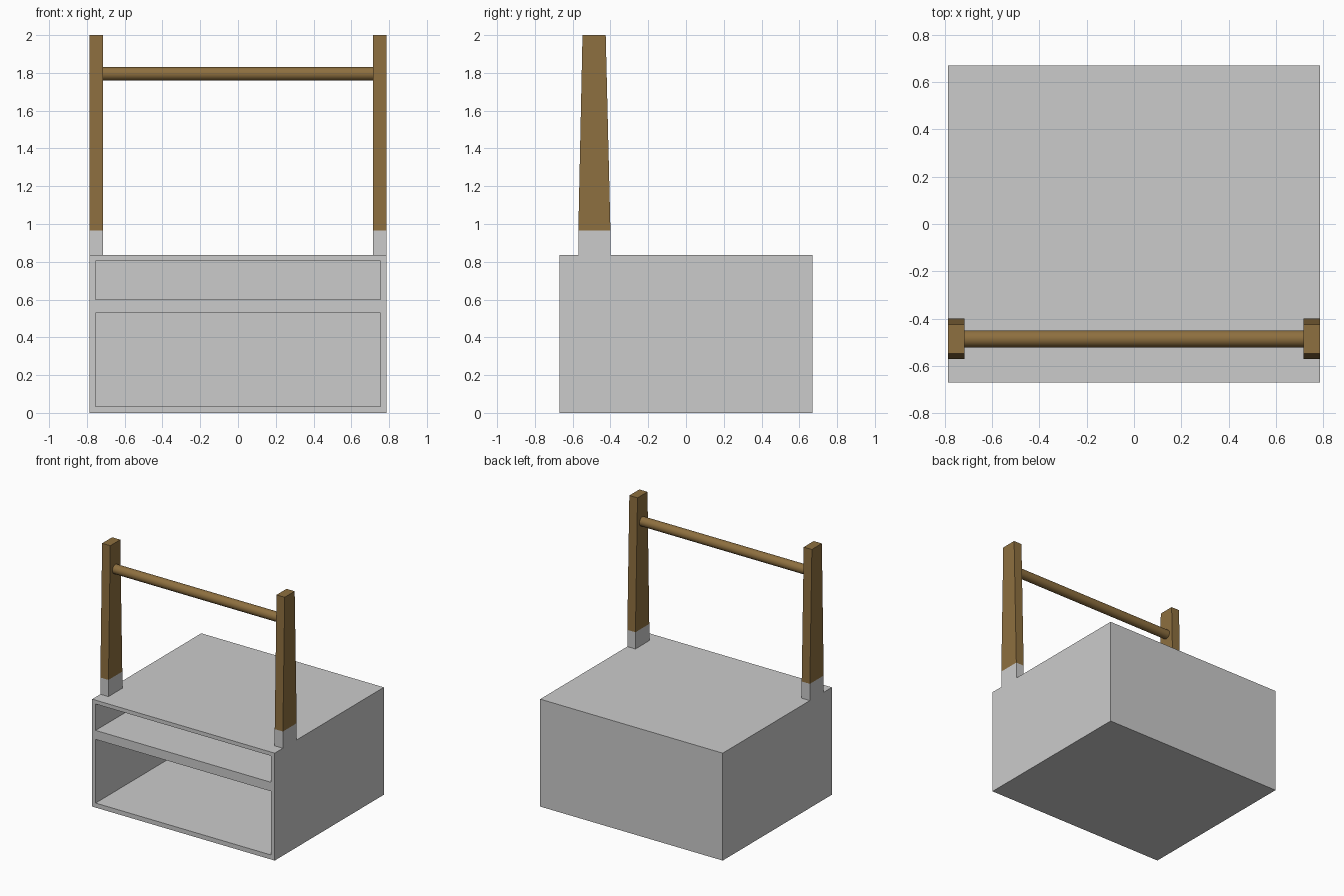
import bpy, bmesh, math
from mathutils import Vector

if "Cube" in bpy.data.objects:
    bpy.data.objects.remove(bpy.data.objects["Cube"])

W, D, H = 0.785, 0.67, 0.835      # cabinet half width, half depth, height
wood = bpy.data.materials.new("wood")
wood.diffuse_color = (0.27, 0.16, 0.05, 1)
wood.use_nodes = True
wood.node_tree.nodes["Principled BSDF"].inputs["Base Color"].default_value = wood.diffuse_color


def finish(bm, name, mat=None):
    bmesh.ops.recalc_face_normals(bm, faces=bm.faces[:])
    me = bpy.data.meshes.new(name)
    bm.to_mesh(me)
    bm.free()
    ob = bpy.data.objects.new(name, me)
    bpy.context.collection.objects.link(ob)
    if mat:
        me.materials.append(mat)
    return ob


def tapered_post(name, x0, x1, bottom, top, mat=None):
    """Box between two (y0, y1, z) levels, mirrored to both sides."""
    bm = bmesh.new()
    rings = [[bm.verts.new((x, y, z)) for x, y in
              ((x0, y0), (x1, y0), (x1, y1), (x0, y1))] for y0, y1, z in (bottom, top)]
    a, b = rings
    bm.faces.new(a)
    bm.faces.new(b)
    for i in range(4):
        j = (i + 1) % 4
        bm.faces.new((a[i], a[j], b[j], b[i]))
    ob = finish(bm, name, mat)
    ob.modifiers.new("mirror", 'MIRROR').use_mirror_merge = False
    return ob


# Cabinet: front grid extruded to the back, two cells pushed in as open shelves
bm = bmesh.new()
xs = [-W, -0.755, 0.755, W]
zs = [0, 0.035, 0.53, 0.60, 0.805, H]
grid = [[bm.verts.new((x, -D, z)) for x in xs] for z in zs]
shelves, cells = [], []
for r in range(len(zs) - 1):
    for c in range(len(xs) - 1):
        f = bm.faces.new((grid[r][c], grid[r][c + 1], grid[r + 1][c + 1], grid[r + 1][c]))
        cells.append(f)
        if c == 1 and r in (1, 3):
            shelves.append(f)
back = bmesh.ops.extrude_face_region(bm, geom=cells, use_keep_orig=True)["geom"]
bmesh.ops.translate(bm, vec=Vector((0, 2 * D, 0)),
                    verts=[v for v in back if isinstance(v, bmesh.types.BMVert)])
pushed = bmesh.ops.extrude_discrete_faces(bm, faces=shelves)["faces"]
bmesh.ops.translate(bm, vec=Vector((0, 2 * D - 0.03, 0)),
                    verts=[v for f in pushed for v in f.verts])
finish(bm, "cabinet")

# Grey sockets and tapered wooden posts
tapered_post("post_sockets", 0.715, W, (-0.57, -0.40, H), (-0.57, -0.40, 0.965))
tapered_post("wooden_posts", 0.715, W, (-0.57, -0.40, 0.965), (-0.548, -0.425, 2.0), wood)

# Round cross rail
bpy.ops.mesh.primitive_cylinder_add(vertices=16, radius=0.036, depth=1.44,
                                    location=(0, -0.485, 1.795),
                                    rotation=(0, math.pi / 2, 0))
rail = bpy.context.object
rail.name = "cross_rail"
rail.data.materials.append(wood)
bpy.ops.object.shade_smooth_by_angle()
